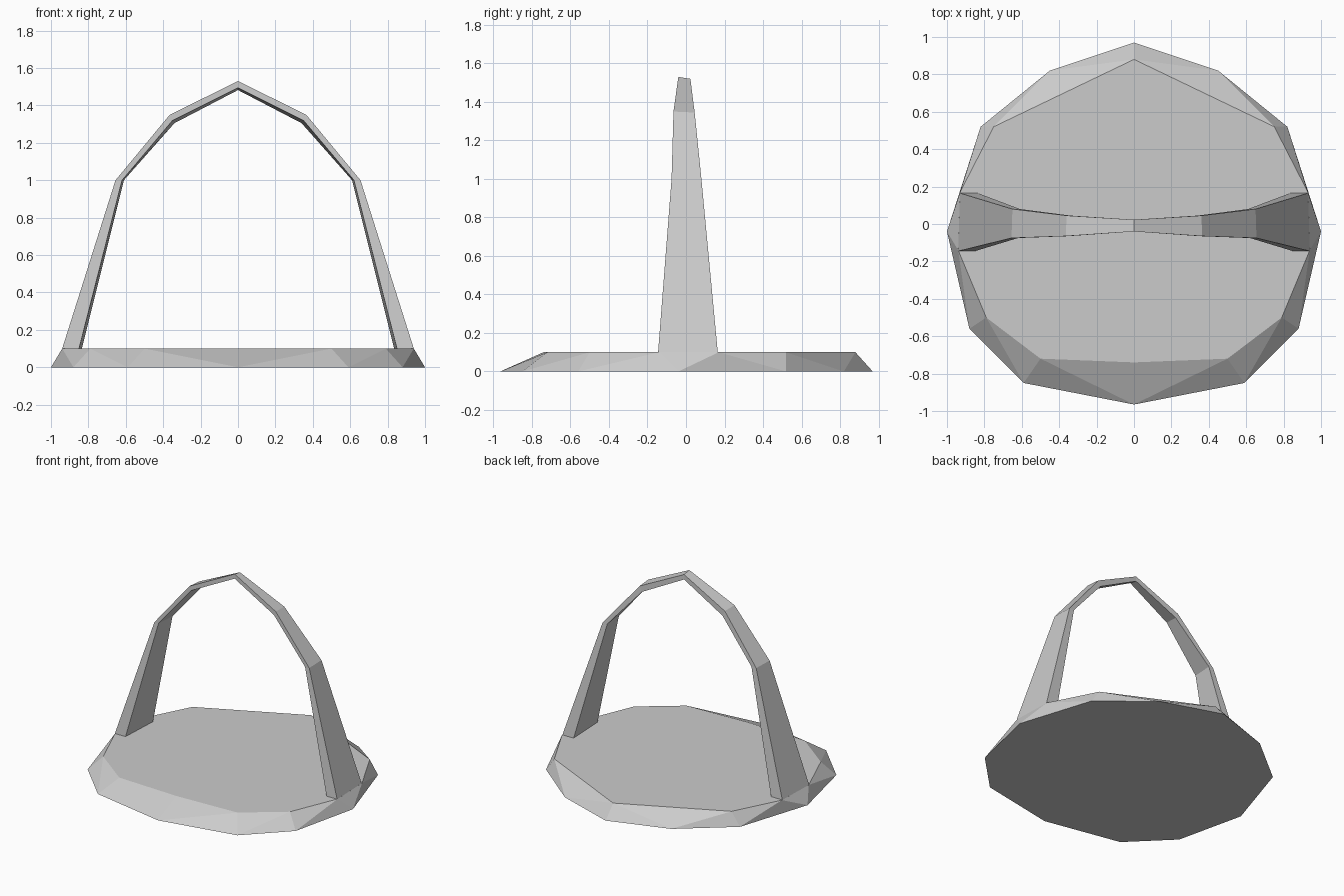
import bpy, bmesh, math

if "Cube" in bpy.data.objects:
    bpy.data.objects.remove(bpy.data.objects["Cube"])


def finish(bm, name):
    bmesh.ops.recalc_face_normals(bm, faces=bm.faces[:])
    mesh = bpy.data.meshes.new(name)
    bm.to_mesh(mesh)
    bm.free()
    obj = bpy.data.objects.new(name, mesh)
    bpy.context.collection.objects.link(obj)
    return obj


# Base: bevelled, irregular faceted plate wrapped around two mirrored outlines
bottom = [(0, .97), (.45, .82), (.82, .52), (1, -.04), (.88, -.56), (.59, -.85), (0, -.965)]
top = [(0, .88), (.45, .67), (.75, .52), (.93, .17), (.94, -.14), (.79, -.50), (.50, -.72), (0, -.74)]
bm = bmesh.new()
for outline, z in ((bottom, 0), (top, .1)):
    for x, y in outline:
        for s in ((1, -1) if x else (1,)):
            bm.verts.new((s * x, y, z))
hull = bmesh.ops.convex_hull(bm, input=bm.verts[:])
loose = [v for v in bm.verts if not v.link_faces]
bmesh.ops.delete(bm, geom=loose, context='VERTS')
bmesh.ops.dissolve_limit(bm, angle_limit=math.radians(1), verts=bm.verts[:], edges=bm.edges[:])
finish(bm, "base_plate")

# Handle: four-cornered sections from right foot to crown
# each: outer front, outer back, inner back, inner front
sections = [
    [(.94, -.145, .1), (.93, .165, .1), (.835, .165, .1), (.85, -.145, .1)],
    [(.655, -.075, 1.0), (.65, .08, 1.0), (.61, .08, 1.0), (.62, -.075, 1.0)],
    [(.365, -.065, 1.35), (.36, .045, 1.345), (.34, .045, 1.305), (.35, -.065, 1.32)],
    [(0, -.04, 1.53), (0, .023, 1.52), (0, .023, 1.482), (0, -.04, 1.495)],
]
# mirror to the left foot
sections += [[(-x, y, z) for x, y, z in sec] for sec in sections[-2::-1]]
bm = bmesh.new()
rings = [[bm.verts.new(p) for p in sec] for sec in sections]
for a, b in zip(rings, rings[1:]):
    for i in range(4):
        j = (i + 1) % 4
        bm.faces.new((a[i], a[j], b[j], b[i]))
finish(bm, "arched_handle")
